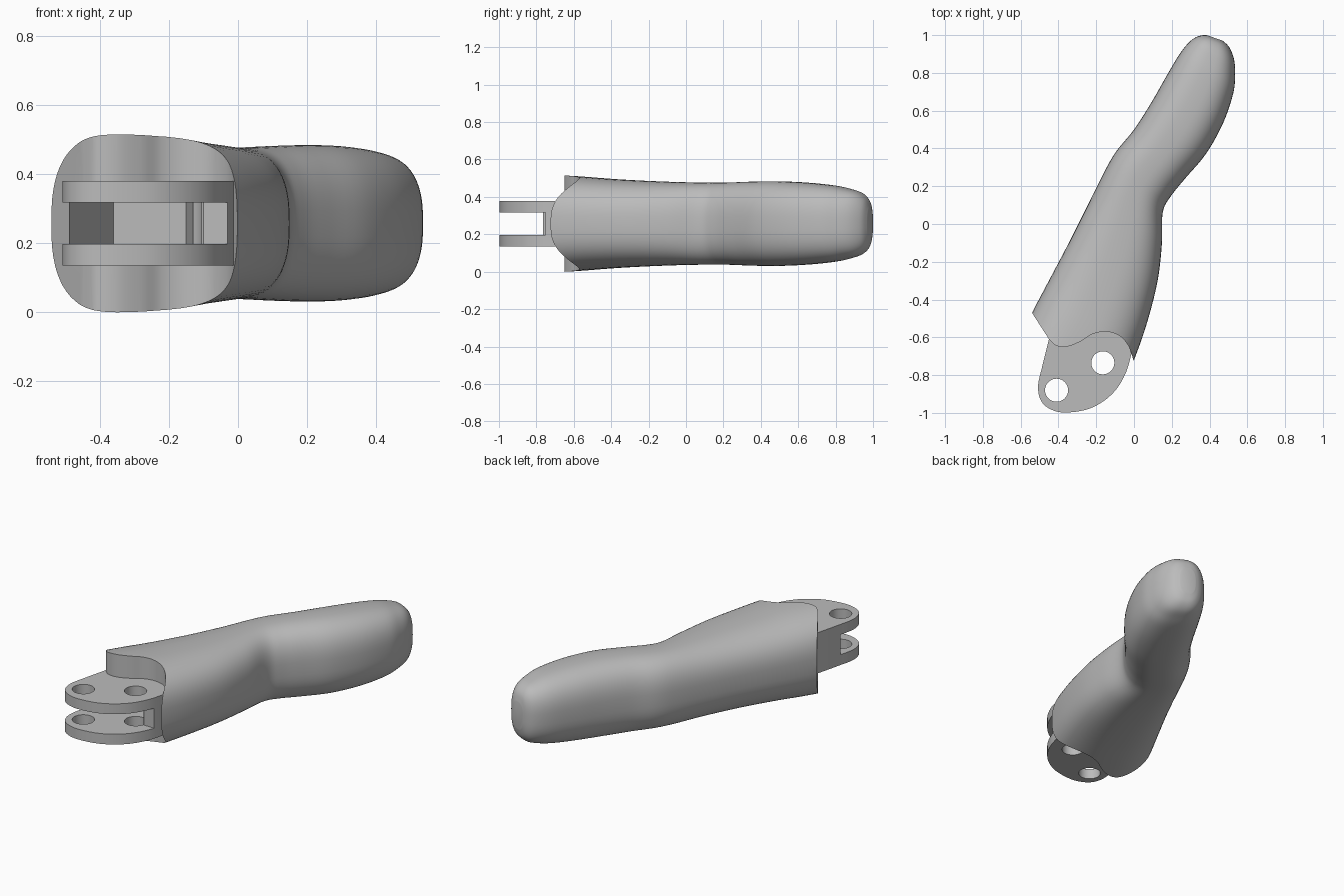
import bpy, bmesh, math
from mathutils import Vector

cube = bpy.data.objects.get("Cube")
if cube:
    bpy.data.objects.remove(cube, do_unlink=True)

MID = 0.257      # height of the symmetry plane
RING = 64        # points around each grip section
STEPS = 5        # smooth steps between stations

grey = bpy.data.materials.new("satin_grey")
grey.use_nodes = True
grey.diffuse_color = (0.5, 0.5, 0.5, 1)
grey.node_tree.nodes["Principled BSDF"].inputs["Base Color"].default_value = grey.diffuse_color


def make_object(name, bm):
    bmesh.ops.recalc_face_normals(bm, faces=bm.faces)
    mesh = bpy.data.meshes.new(name)
    bm.to_mesh(mesh)
    bm.free()
    mesh.materials.append(grey)
    obj = bpy.data.objects.new(name, mesh)
    bpy.context.collection.objects.link(obj)
    return obj


def spline(points, steps, closed=False):
    """Catmull-Rom curve through points of any dimension."""
    pts = [Vector(p) for p in points]
    n = len(pts)
    pick = (lambda i: pts[i % n]) if closed else (lambda i: pts[min(max(i, 0), n - 1)])
    out = []
    for i in range(n if closed else n - 1):
        a, b, c, d = (pick(i + k) for k in (-1, 0, 1, 2))
        for s in range(steps):
            t = s / steps
            out.append(0.5 * (2 * b + (c - a) * t + (2 * a - 5 * b + 4 * c - d) * t * t
                              + (3 * b - a - 3 * c + d) * t ** 3))
    return out if closed else out + [pts[-1]]


def prism(name, outline, low, high):
    bm = bmesh.new()
    base = bm.faces.new([bm.verts.new((p[0], p[1], low)) for p in outline])
    top = bmesh.ops.extrude_face_region(bm, geom=[base])
    verts = [g for g in top["geom"] if isinstance(g, bmesh.types.BMVert)]
    bmesh.ops.translate(bm, verts=verts, vec=(0, 0, high - low))
    return make_object(name, bm)


def circle(x, y, r, n=40):
    return [(x + r * math.cos(math.tau * i / n), y + r * math.sin(math.tau * i / n)) for i in range(n)]


def combine(target, tool, operation):
    tool.hide_render = True
    mod = target.modifiers.new(operation.lower(), "BOOLEAN")
    mod.operation, mod.solver, mod.object = operation, "EXACT", tool
    bpy.context.view_layer.objects.active = target
    bpy.ops.object.modifier_apply(modifier=mod.name)
    bpy.data.objects.remove(tool, do_unlink=True)


def power(v, e):
    return math.copysign(abs(v) ** e, v)


# Grip stations: left edge, right edge, half height
stations = [
    ((-.64, -.67), (-.09, -.93), .265), ((-.54, -.47), (0, -.72), .254),
    ((-.44, -.28), (.07, -.52), .239), ((-.34, -.09), (.125, -.3), .228),
    ((-.24, .11), (.148, -.1), .221), ((-.15, .29), (.152, .06), .219),
    ((-.09, .39), (.19, .14), .221), ((0, .5), (.27, .24), .225),
    ((.09, .64), (.38, .37), .226), ((.17, .78), (.47, .53), .218),
    ((.235, .89), (.525, .69), .203), ((.28, .95), (.535, .79), .185),
    ((.32, .985), (.53, .87), .165), ((.355, .998), (.505, .935), .13),
    ((.385, 1), (.47, .97), .08),
]
halves = spline([(s[2], 0) for s in stations], STEPS)
lefts = spline([s[0] for s in stations], STEPS)
rights = spline([s[1] for s in stations], STEPS)

# Lofted grip with rounded-box sections
bm = bmesh.new()
rings = []
for left, right, half in zip(lefts, rights, halves):
    centre, side = (left + right) / 2, (right - left) / 2
    ring = []
    for i in range(RING):
        a = math.tau * i / RING
        p = centre + side * power(math.cos(a), 0.76)
        ring.append(bm.verts.new((p.x, p.y, MID + half.x * power(math.sin(a), 0.76))))
    rings.append(ring)
for r, s in zip(rings, rings[1:]):
    for i in range(RING):
        j = (i + 1) % RING
        bm.faces.new((r[i], r[j], s[j], s[i]))
bm.faces.new(rings[0])
bm.faces.new(rings[-1])
lever = make_object("lever_body", bm)

# Wavy shoulder where the grip ends
wave = spline([(-.45, -.61), (-.41, -.645), (-.35, -.648), (-.28, -.62), (-.22, -.583),
               (-.15, -.57), (-.08, -.59), (-.03, -.645), (0, -.73)], 6)
shoulder = [(-.9, -1.3), (-.9, .09)] + [tuple(p) for p in wave] + [(.02, -1.3)]
combine(lever, prism("shoulder_cutter", shoulder, -.2, .8), "DIFFERENCE")

# Pivot lug
lug_edge = spline([(-.45, -.61), (-.485, -.75), (-.508, -.86), (-.49, -.94), (-.435, -.984),
                   (-.36, -.998), (-.25, -.982), (-.16, -.937), (-.09, -.87), (-.04, -.78),
                   (-.012, -.68)], 6)
lug = prism("lug", [tuple(p) for p in lug_edge] + [(-.02, -.5), (-.38, -.5)], MID - .122, MID + .122)
combine(lever, lug, "UNION")

# Slot between the two cheeks, with a deep pocket into the grip
slot = [(-.8, -1.2), (-.8, -.79), (-.5, -.79), (-.36, -.48), (-.15, -.48),
        (-.125, -.73), (-.1, -.75), (.2, -.76), (.2, -1.2)]
combine(lever, prism("slot_cutter", slot, MID - .06, MID + .06), "DIFFERENCE")

# Pivot and cable holes
for x, y in ((-.41, -.88), (-.165, -.735)):
    combine(lever, prism("hole_cutter", circle(x, y, .061), -.2, .8), "DIFFERENCE")

for obj in bpy.context.selected_objects:
    obj.select_set(False)
lever.select_set(True)
bpy.context.view_layer.objects.active = lever
bpy.ops.object.shade_smooth_by_angle(angle=math.radians(35))
